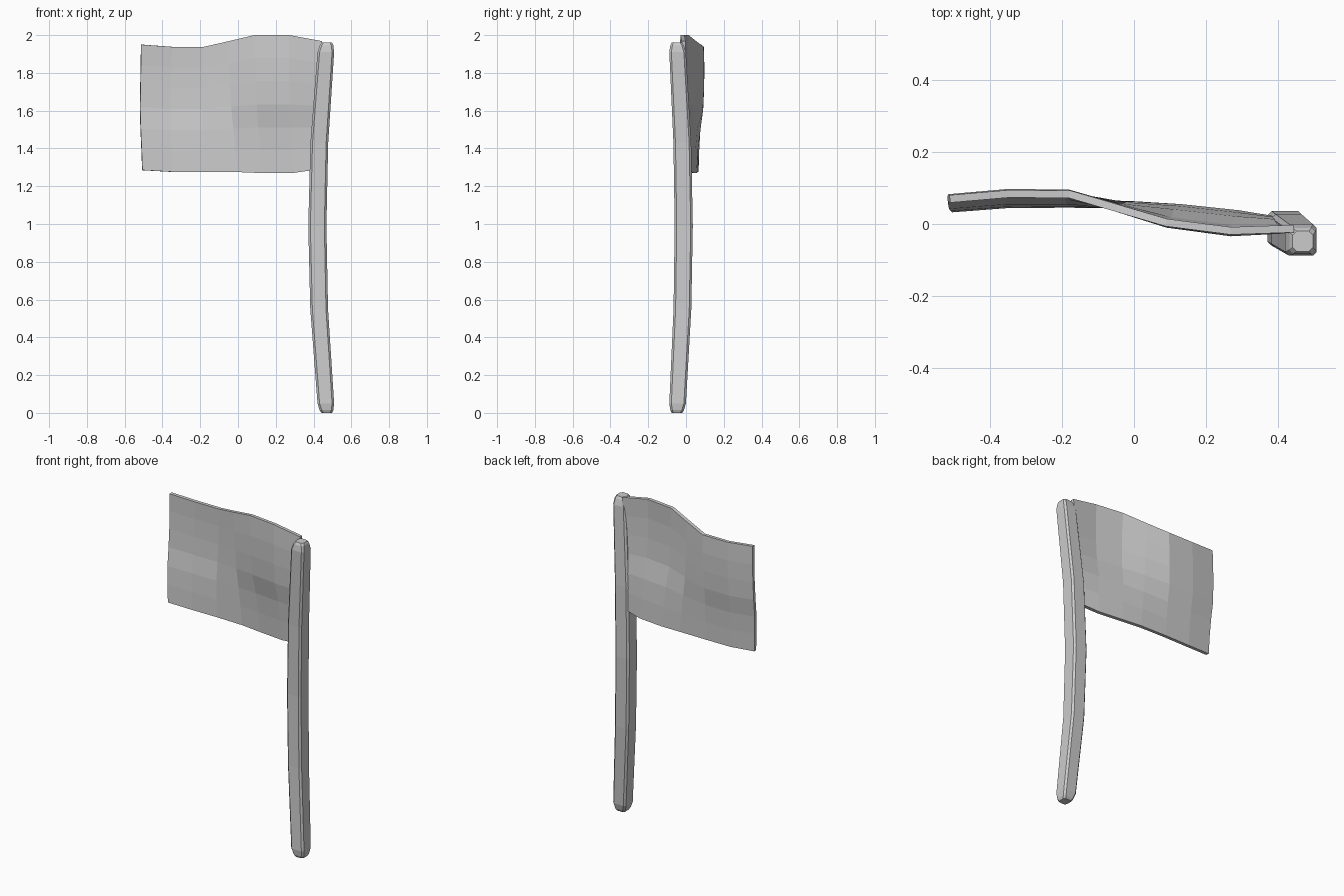
import bpy, bmesh

if "Cube" in bpy.data.objects:
    bpy.data.objects.remove(bpy.data.objects["Cube"])


def finish(bm, name):
    bmesh.ops.recalc_face_normals(bm, faces=bm.faces)
    mesh = bpy.data.meshes.new(name)
    bm.to_mesh(mesh)
    bm.free()
    ob = bpy.data.objects.new(name, mesh)
    bpy.context.collection.objects.link(ob)
    return ob


# Bent pole: chamfered square section swept along a shallow arc
bm = bmesh.new()
rings = []
for z, h in [(0.0, 0.028), (0.014, 0.036), (0.05, 0.044), (0.55, 0.047), (0.99, 0.048),
             (1.43, 0.047), (1.91, 0.044), (1.946, 0.036), (1.96, 0.028)]:
    t = (z - 0.98) / 0.98
    cx, cy = 0.42 + 0.05 * t * t, -0.012 - 0.036 * t * t
    c = h - 0.011
    section = [(-c, -h), (c, -h), (h, -c), (h, c), (c, h), (-c, h), (-h, c), (-h, -c)]
    rings.append([bm.verts.new((cx + x, cy + y, z)) for x, y in section])
for a, b in zip(rings, rings[1:]):
    for i in range(8):
        j = (i + 1) % 8
        bm.faces.new((a[i], a[j], b[j], b[i]))
bm.faces.new(rings[0][::-1])
bm.faces.new(rings[-1])
finish(bm, "pole")

# Waving flag: a grid blended from the top edge curve to the bottom edge curve
top = [(-0.513, 0.070, 1.95), (-0.35, 0.084, 1.938), (-0.18, 0.083, 1.938), (-0.05, 0.045, 1.967),
       (0.09, 0.004, 2.0), (0.27, -0.019, 2.0), (0.445, -0.013, 1.968)]
bottom = [(-0.507, 0.043, 1.285), (-0.35, 0.055, 1.276), (-0.18, 0.056, 1.276), (-0.0, 0.053, 1.275),
          (0.13, 0.045, 1.27), (0.29, 0.028, 1.27), (0.40, 0.010, 1.286)]
blend = [0.0, -0.1, -0.05, 0.12, 0.65, 0.88, 1.0]
bow = [0.0, 0.003, 0.006, 0.009, 0.007, 0.003, 0.0]
bm = bmesh.new()
grid = []
for r in range(7):
    f = r / 6
    grid.append([])
    for i, (p, q) in enumerate(zip(top, bottom)):
        x = p[0] + (q[0] - p[0]) * f - bow[r]
        y = p[1] + (q[1] - p[1]) * blend[r]
        z = p[2] + (q[2] - p[2]) * f
        grid[-1].append(bm.verts.new((x, y, z)))
for a, b in zip(grid, grid[1:]):
    for i in range(6):
        bm.faces.new((a[i], b[i], b[i + 1], a[i + 1]))
flag = finish(bm, "flag")
solid = flag.modifiers.new("thickness", 'SOLIDIFY')
solid.thickness = 0.021
solid.offset = 0
